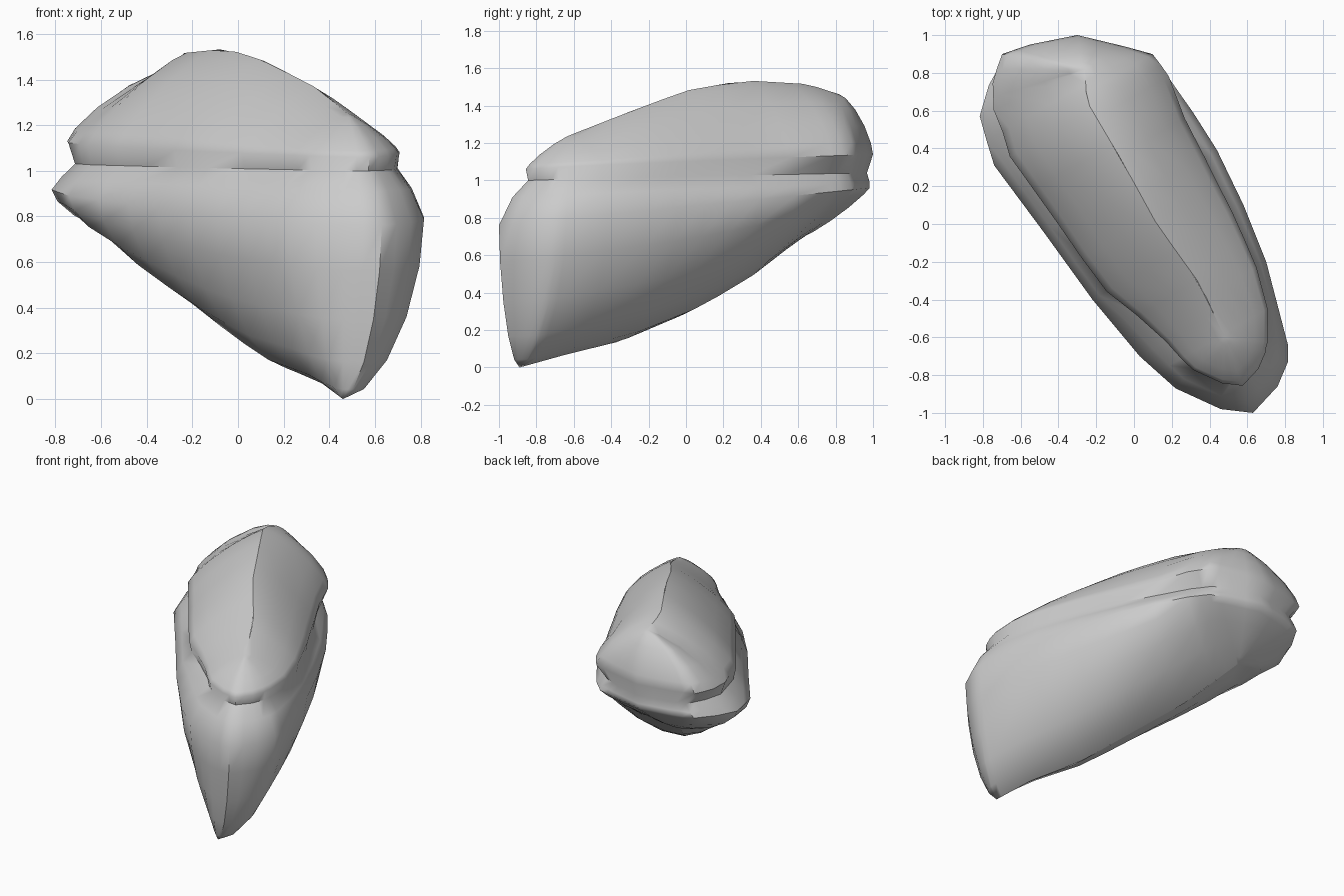
import bpy, bmesh, math
from mathutils import Vector

if "Cube" in bpy.data.objects:
    bpy.data.objects.remove(bpy.data.objects["Cube"])

# Plan outline of the widest part (counter-clockwise from the left)
OUTLINE = [(-.82, .57), (-.74, .31), (-.48, -.04), (-.22, -.4), (.03, -.7), (.22, -.87),
           (.46, -.98), (.63, -1), (.76, -.86), (.815, -.73), (.815, -.64), (.7, -.2),
           (.58, .1), (.44, .39), (.2, .79), (.1, .9), (-.05, .94), (-.3, 1), (-.55, .95),
           (-.7, .9), (-.78, .74)]
# Bottom keel and top ridge, front to back
KEEL = [(.46, -.89, 0), (.36, -.62, .075), (.2, -.35, .14), (.03, -.02, .28), (-.2, .3, .47),
        (-.39, .63, .7)]
RIDGE = [(.48, -.6, 1.25), (.35, -.32, 1.36), (.12, 0, 1.48), (-.05, .31, 1.535),
         (-.25, .65, 1.515), (-.26, .82, 1.46)]
AXIS = Vector((-.5, .866))


def smooth(t):
    t = max(0, min(1, t))
    return t * t * (3 - 2 * t)


def mix(a, b, t):
    return a + (b - a) * t


def level_point(line, p):
    """Point on the line level with p along the long axis."""
    line = [Vector(k) for k in line]
    u = p.dot(AXIS)
    for a, b in zip(line, line[1:]):
        ua, ub = a.xy.dot(AXIS), b.xy.dot(AXIS)
        if u <= ub:
            return a.lerp(b, max(0, (u - ua) / (ub - ua)))
    return line[-1]


def at(p, c, f, z):
    q = c.xy.lerp(p, f)
    return Vector((q.x, q.y, z))


def section(p):
    """Strip of points from keel, round the side groove, up to the ridge."""
    k, r = level_point(KEEL, p), level_point(RIDGE, p)
    back, front = smooth((p.y - .45) / .5), smooth((-p.y - .35) / .4)
    pts = [k]
    # lower hull
    rim_f, rim_z, e = mix(1, .95, back), .86 + .1 * p.y, mix(1.15, 1.75, back)
    for i in range(4, -1, -1):
        a = math.radians(18 * i)
        pts.append(at(p, k, rim_f * math.cos(a) ** e,
                      rim_z - (rim_z - k.z) * math.sin(a) ** e))
    # ledge, groove and lip
    tuck = .2 * front
    pts.append(at(p, r, mix(.92, .9, back) - tuck * .5, .95 + .04 * p.y))
    pts.append(at(p, r, mix(.81, .82, back) - tuck, 1.02 + .02 * p.y))
    lip_f, lip_z = mix(.84, 1, back) - tuck, 1.1 + .04 * p.y
    # upper cap
    e = mix(1.65, 1.4, back)
    for i in range(5):
        a = math.radians(18 * i)
        pts.append(at(p, r, lip_f * math.cos(a) ** e,
                      lip_z + (r.z - lip_z) * math.sin(a) ** e))
    pts.append(r)
    return pts


# Double the outline so the slopes flow evenly
ring = []
for i, p in enumerate(OUTLINE):
    p, q = Vector(p), Vector(OUTLINE[(i + 1) % len(OUTLINE)])
    ring += [p, p.lerp(q, .5)]

# Skin the sections into one body
bm = bmesh.new()
strips = [[bm.verts.new(v) for v in section(p)] for p in ring]
for i, s in enumerate(strips):
    n = strips[(i + 1) % len(strips)]
    for j in range(len(s) - 1):
        bm.faces.new((s[j], n[j], n[j + 1], s[j + 1]))
bmesh.ops.remove_doubles(bm, verts=bm.verts, dist=.004)
bmesh.ops.recalc_face_normals(bm, faces=bm.faces)
mesh = bpy.data.meshes.new("grooved_stone")
bm.to_mesh(mesh)
bm.free()
body = bpy.data.objects.new("grooved_stone", mesh)
bpy.context.collection.objects.link(body)
bpy.context.view_layer.objects.active = body
body.select_set(True)
bpy.ops.object.shade_smooth_by_angle(angle=math.radians(50))
